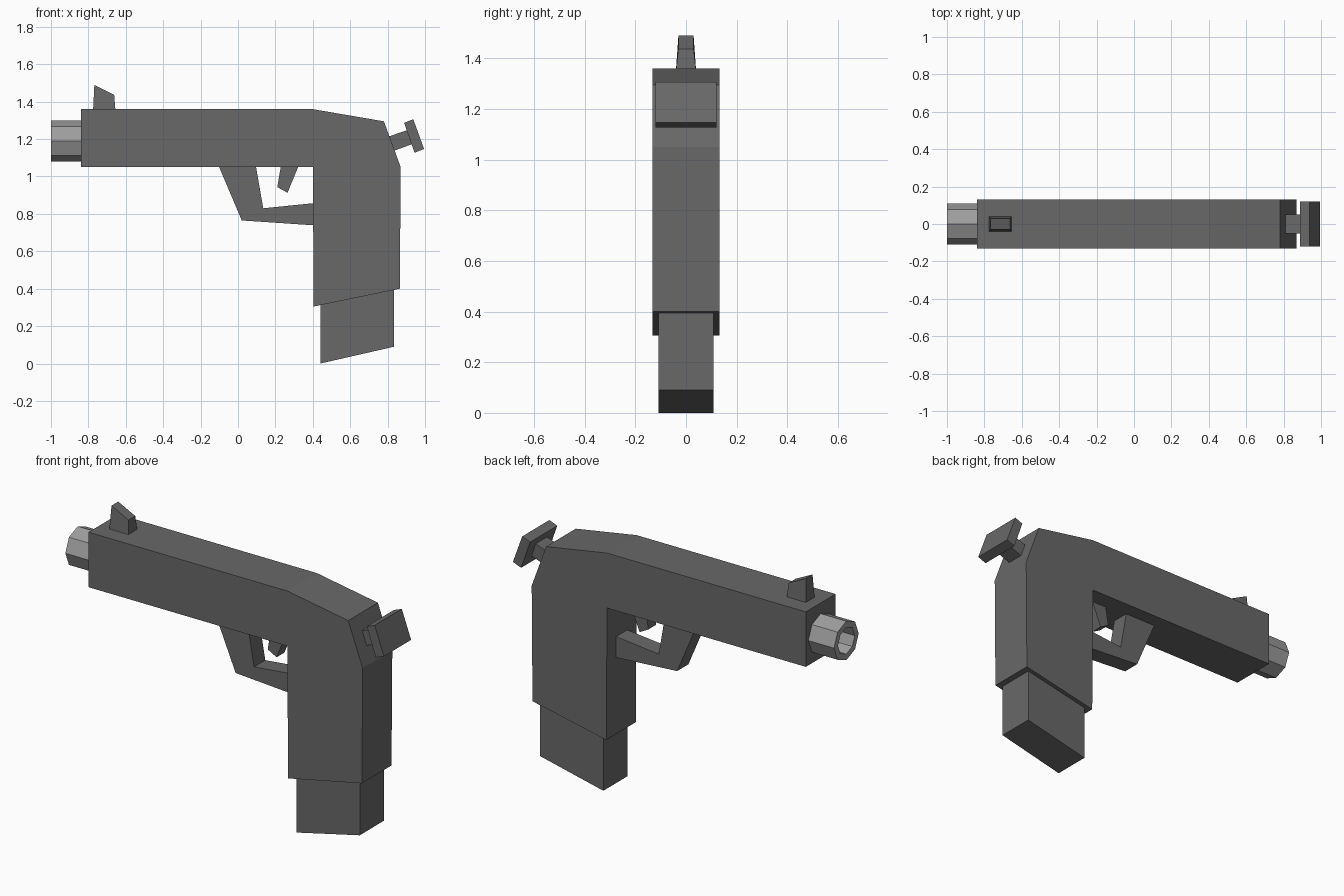
import bpy, bmesh
from math import cos, sin, pi

cube = bpy.data.objects.get("Cube")
if cube:
    bpy.data.objects.remove(cube, do_unlink=True)


def material(name, value):
    mat = bpy.data.materials.new(name)
    mat.use_nodes = True
    color = (value, value, value, 1)
    mat.diffuse_color = color
    bsdf = mat.node_tree.nodes["Principled BSDF"]
    bsdf.inputs["Base Color"].default_value = color
    bsdf.inputs["Roughness"].default_value = 0.8
    return mat


dark = material("dark grey", 0.14)
steel = material("light grey", 0.34)


def finish(name, bm, mat):
    bmesh.ops.recalc_face_normals(bm, faces=bm.faces)
    mesh = bpy.data.meshes.new(name)
    bm.to_mesh(mesh)
    bm.free()
    mesh.materials.append(mat)
    obj = bpy.data.objects.new(name, mesh)
    bpy.context.collection.objects.link(obj)
    return obj


def slab(name, profile, half, taper=None):
    """Side profile in x, z given a thickness along y; taper = (height, scale)."""
    bm = bmesh.new()
    face = bm.faces.new([bm.verts.new((x, -half, z)) for x, z in profile])
    moved = bmesh.ops.extrude_face_region(bm, geom=[face])["geom"]
    verts = [v for v in moved if isinstance(v, bmesh.types.BMVert)]
    bmesh.ops.translate(bm, verts=verts, vec=(0, 2 * half, 0))
    if taper:
        for v in bm.verts:
            if v.co.z > taper[0]:
                v.co.y *= taper[1]
    return finish(name, bm, dark)


def tube(name, rings, z, sides, mat):
    """Rings of (x, radius) joined along x, closed at the last ring."""
    bm = bmesh.new()
    loops = [[bm.verts.new((x, r * cos(2 * pi * i / sides), z + r * sin(2 * pi * i / sides)))
              for i in range(sides)] for x, r in rings]
    for a, b in zip(loops, loops[1:]):
        for i in range(sides):
            j = (i + 1) % sides
            bm.faces.new((a[i], a[j], b[j], b[i]))
    bm.faces.new(loops[-1])
    return finish(name, bm, mat)


# Slide and grip in one solid
slab("body", [(-0.84, 1.05), (0.40, 1.05), (0.405, 0.305), (0.865, 0.40),
              (0.87, 1.05), (0.78, 1.295), (0.40, 1.36), (-0.84, 1.36)], 0.132)

# Magazine below the grip
slab("magazine", [(0.44, 0), (0.835, 0.09), (0.835, 0.45), (0.44, 0.37)], 0.108)

# Trigger and its guard
slab("trigger_guard", [(-0.105, 1.06), (0.02, 0.765), (0.42, 0.738),
                       (0.42, 0.859), (0.135, 0.83), (0.095, 1.06)], 0.05)
slab("trigger", [(0.21, 0.943), (0.265, 0.913), (0.325, 1.06), (0.23, 1.06)], 0.035)

# Front sight, narrower at the top
slab("front_sight", [(-0.775, 1.35), (-0.655, 1.35), (-0.662, 1.437), (-0.768, 1.49)],
     0.04, (1.4, 0.75))

# Hammer stem and plate, tilted backwards
slab("hammer_stem", [(0.78, 1.205), (0.80, 1.125), (0.95, 1.18), (0.92, 1.253)], 0.05)
slab("hammer_plate", [(0.888, 1.287), (0.944, 1.127), (0.995, 1.147), (0.937, 1.306)], 0.121)

# Hollow eight-sided barrel
tube("barrel", [(-0.83, 0.11), (-1, 0.11), (-1, 0.075), (-0.845, 0.075)], 1.19, 8, steel)
